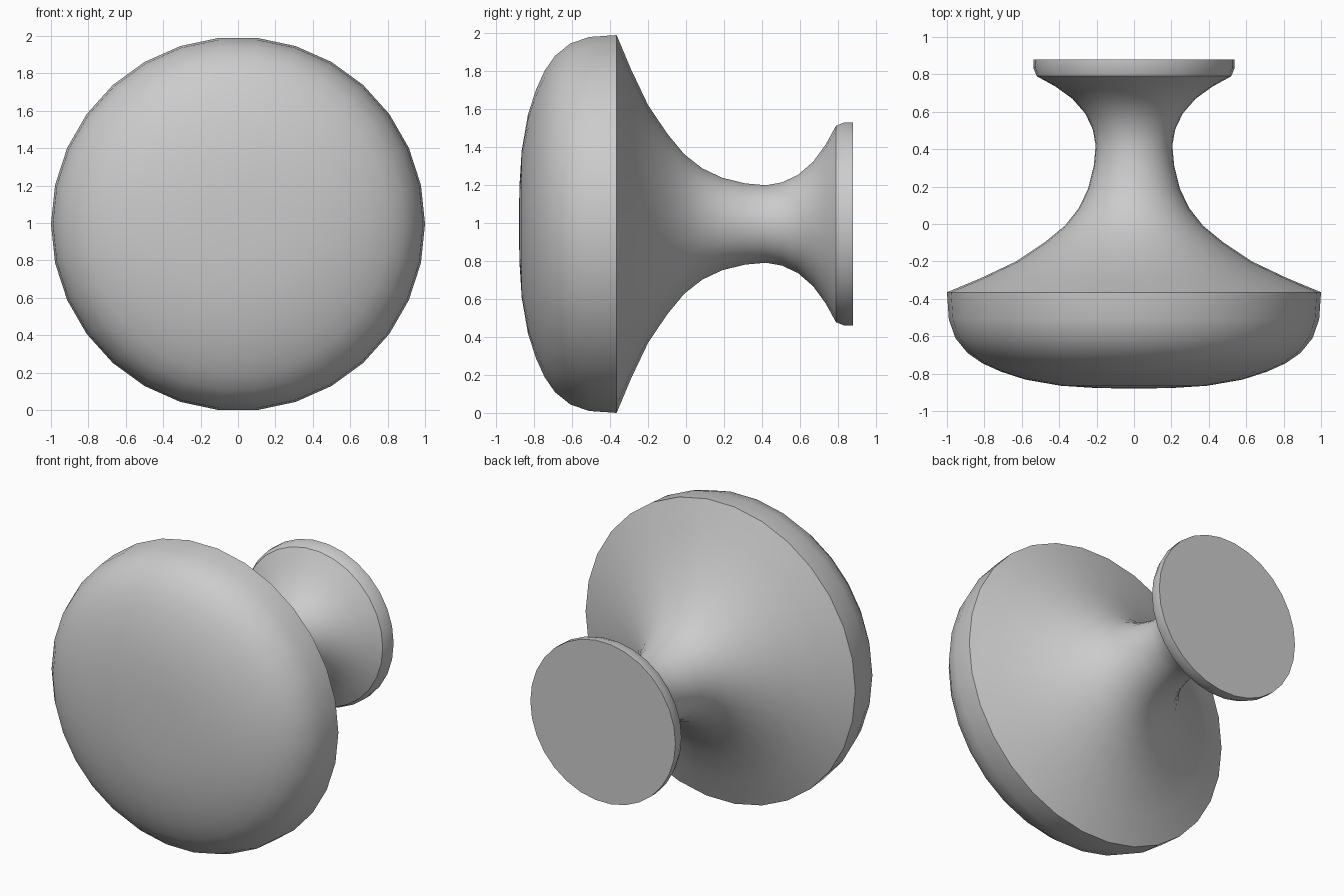
import bpy
import bmesh
from math import radians, sin, tau
from mathutils import Vector

cube = bpy.data.objects.get("Cube")
if cube:
    bpy.data.objects.remove(cube, do_unlink=True)

SIDES = 30
CENTRE_Z = sin(radians(84))  # lowest pair of rim corners rests on the ground

# One plain grey finish
grey = bpy.data.materials.new("plain_grey")
colour = (0.6, 0.6, 0.6, 1)
grey.diffuse_color = colour
grey.use_nodes = True
grey.node_tree.nodes["Principled BSDF"].inputs["Base Color"].default_value = colour

# Half outline as (radius, y): domed face, rim, flared neck, mounting flange
dome = [(0, -.88), (.2, -.877), (.39, -.865), (.58, -.832), (.71, -.79),
        (.81, -.745), (.89, -.69), (.955, -.61), (.99, -.51), (1, -.365)]
neck = [(.82, -.29), (.63, -.2), (.48, -.1), (.37, -.01), (.295, .085),
        (.245, .19), (.215, .31), (.205, .42), (.22, .505), (.26, .59),
        (.33, .67), (.42, .735), (.52, .79)]
flange = [(.538, .835), (.538, .88), (0, .88)]


def lathe(name, outline):
    """Revolve an outline about the y axis."""
    bm = bmesh.new()
    verts = [bm.verts.new((r, y, 0)) for r, y in outline]
    edges = [bm.edges.new(pair) for pair in zip(verts, verts[1:])]
    bmesh.ops.spin(bm, geom=verts + edges, cent=Vector(), axis=(0, 1, 0),
                   angle=tau, steps=SIDES, use_duplicate=False)
    bmesh.ops.remove_doubles(bm, verts=bm.verts, dist=1e-4)
    bmesh.ops.recalc_face_normals(bm, faces=bm.faces)
    mesh = bpy.data.meshes.new(name)
    bm.to_mesh(mesh)
    bm.free()
    mesh.materials.append(grey)
    obj = bpy.data.objects.new(name, mesh)
    bpy.context.collection.objects.link(obj)
    return obj


knob = lathe("round_knob", dome + neck + flange)
knob.location.z = CENTRE_Z

# Smooth curves with crisp rim and flange edges
bpy.ops.object.select_all(action="DESELECT")
knob.select_set(True)
bpy.context.view_layer.objects.active = knob
bpy.ops.object.shade_smooth_by_angle(angle=radians(30))
